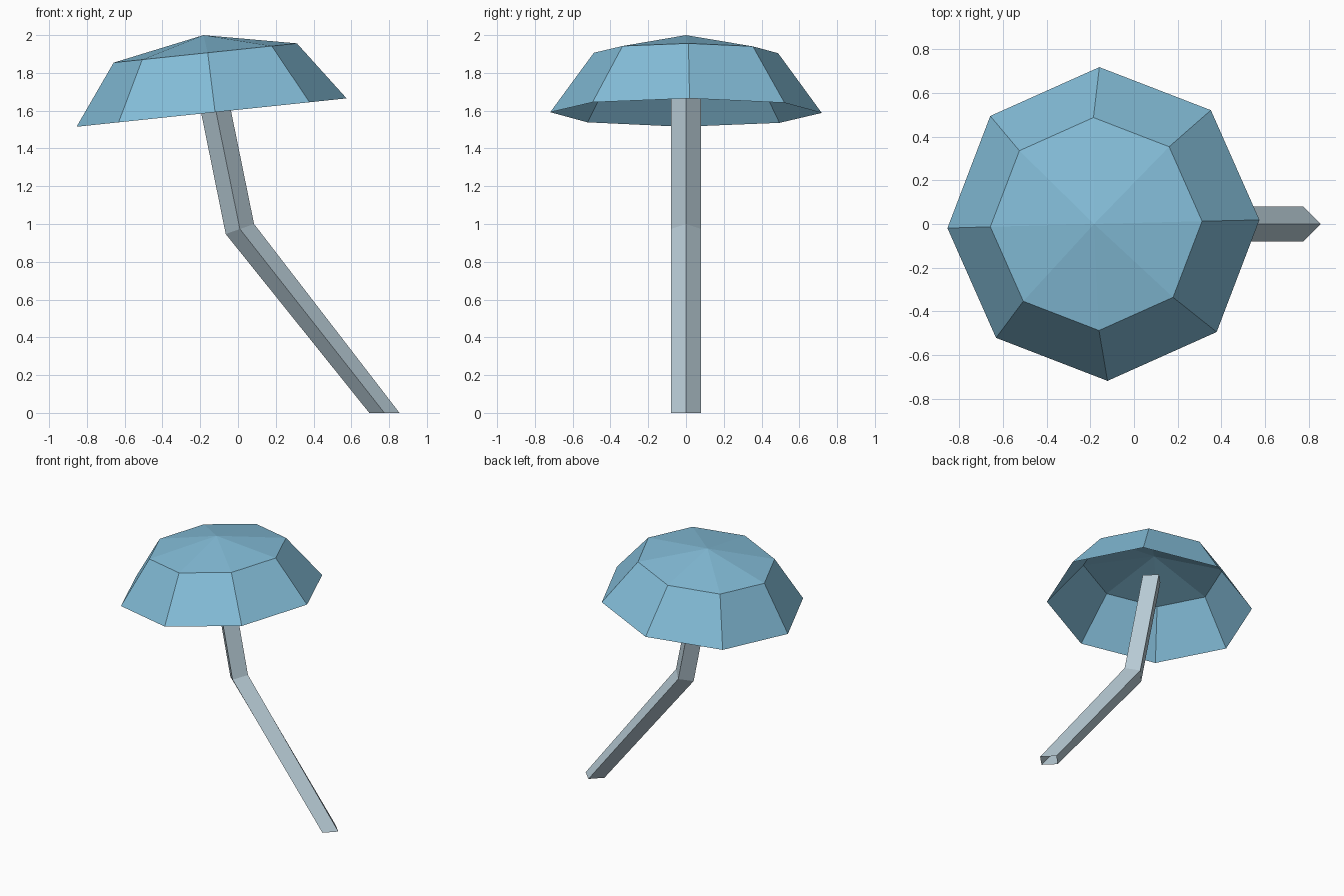
import bpy, bmesh, math
from mathutils import Matrix, Vector

if "Cube" in bpy.data.objects:
    bpy.data.objects.remove(bpy.data.objects["Cube"])


def material(name, rgb):
    m = bpy.data.materials.new(name)
    m.diffuse_color = (*rgb, 1.0)
    m.use_nodes = True
    m.node_tree.nodes["Principled BSDF"].inputs["Base Color"].default_value = m.diffuse_color
    return m


def add_object(name, bm, mat):
    mesh = bpy.data.meshes.new(name)
    bm.normal_update()
    bm.to_mesh(mesh)
    bm.free()
    mesh.materials.append(mat)
    obj = bpy.data.objects.new(name, mesh)
    bpy.context.collection.objects.link(obj)
    return obj


def bridge(bm, lower, upper):
    n = len(lower)
    for i in range(n):
        j = (i + 1) % n
        bm.faces.new((lower[i], lower[j], upper[j], upper[i]))


blue = material("cap blue", (0.23, 0.51, 0.69))
grey = material("stem pale grey", (0.48, 0.60, 0.67))

# Cap: open eight-sided dome, (radius, height) rings and an apex, tilted to the left
bm = bmesh.new()
rings = []
for radius, height in ((0.719, 0.0), (0.488, 0.317)):
    rings.append([bm.verts.new((radius * math.cos(a), radius * math.sin(a), height))
                  for a in (i * math.tau / 8 + math.radians(1.5) for i in range(8))])
bridge(bm, *rings)
apex = bm.verts.new((0, 0, 0.412))
for i in range(8):
    bm.faces.new((rings[1][i], rings[1][(i + 1) % 8], apex))
tilt = Matrix.Translation((-0.14, 0, 1.59)) @ Matrix.Rotation(math.radians(-6), 4, 'Y')
bm.transform(tilt)
add_object("cap", bm, blue)

# Stem: open bent tube with a diamond section; each station has right and left corner (x, z)
bm = bmesh.new()
stations = (((0.855, 0.0), (0.695, 0.0)),
            ((0.085, 1.0), (-0.065, 0.947)),
            ((-0.08, 1.81), (-0.24, 1.81)))
previous = None
for (xr, zr), (xl, zl) in stations:
    xm, zm = (xr + xl) / 2, (zr + zl) / 2
    ring = [bm.verts.new(p) for p in
            ((xr, 0, zr), (xm, 0.08, zm), (xl, 0, zl), (xm, -0.08, zm))]
    if previous:
        bridge(bm, previous, ring)
    previous = ring
add_object("stem", bm, grey)
